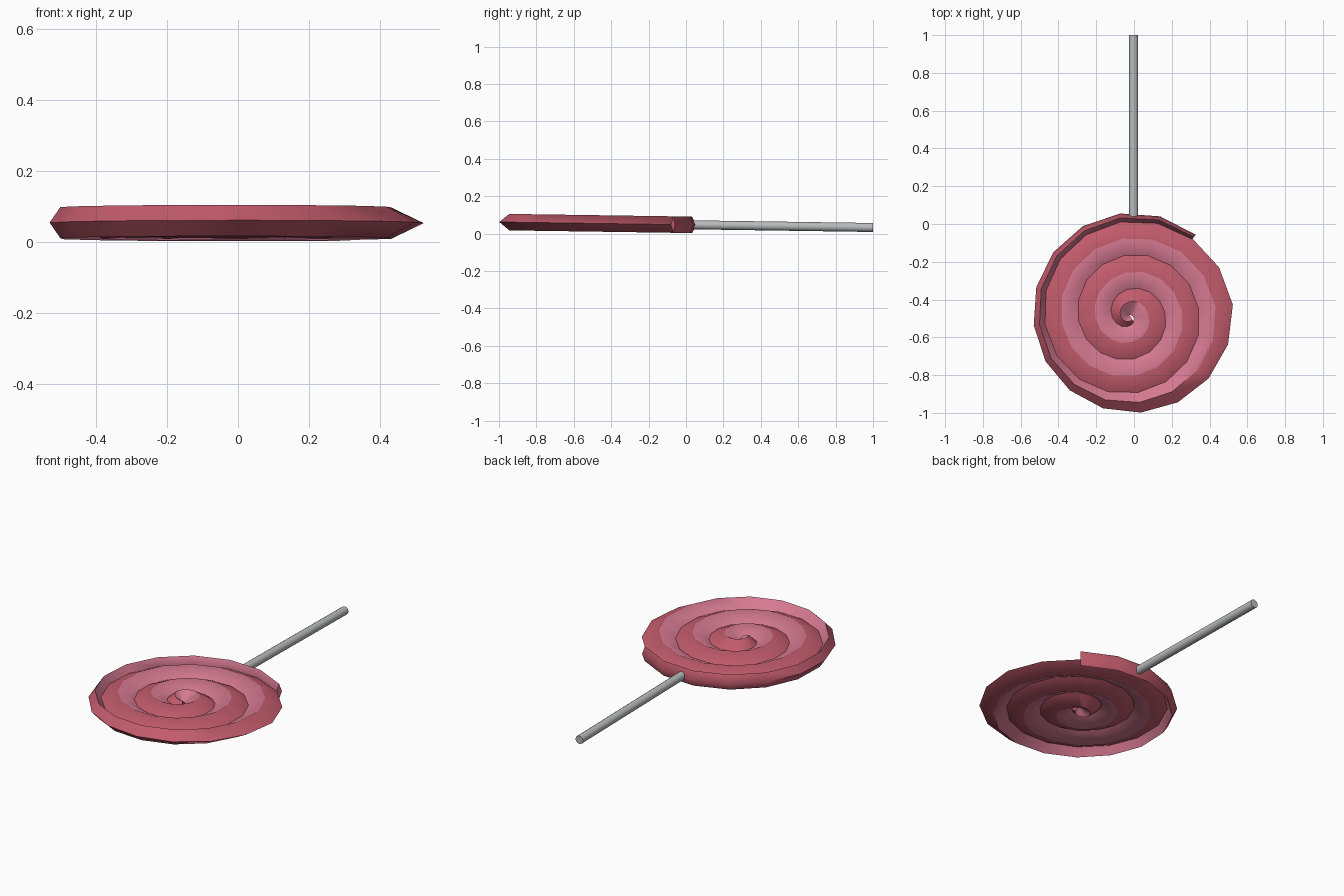
import bpy, bmesh, math
from mathutils import Vector, Matrix

if "Cube" in bpy.data.objects:
    bpy.data.objects.remove(bpy.data.objects["Cube"])

STEPS = 16          # segments per turn
PITCH = 0.18        # radial growth per turn
SLOPE = -0.0147     # gentle tilt of the whole sweet


def material(name, rgb):
    m = bpy.data.materials.new(name)
    m.diffuse_color = (*rgb, 1)
    m.use_nodes = True
    m.node_tree.nodes["Principled BSDF"].inputs["Base Color"].default_value = m.diffuse_color
    return m


def mid_z(y):
    return 0.0475 + SLOPE * y


def make_object(name, bm, mats, angle):
    mesh = bpy.data.meshes.new(name)
    bmesh.ops.recalc_face_normals(bm, faces=bm.faces)
    bm.to_mesh(mesh)
    bm.free()
    obj = bpy.data.objects.new(name, mesh)
    bpy.context.collection.objects.link(obj)
    for m in mats:
        mesh.materials.append(m)
    bpy.ops.object.select_all(action='DESELECT')
    obj.select_set(True)
    bpy.context.view_layer.objects.active = obj
    bpy.ops.object.shade_smooth_by_angle(angle=math.radians(angle))
    return obj


red = material("candy red", (0.54, 0.105, 0.15))
pink = material("candy pink", (0.66, 0.19, 0.28))
grey = material("stick grey", (0.48, 0.50, 0.51))

# Candy: diamond-section spiral, wound inward counter-clockwise, thin at its outer end
bm = bmesh.new()
centre = Vector((-0.02, -0.485))
rim_centre, rim = Vector((-0.005, -0.47)), 0.53
rings = []
for k in range(60):
    a = math.radians(51 + 360 / STEPS * k)
    d = Vector((math.cos(a), math.sin(a)))
    r = 0.52 - PITCH * k / STEPS
    inner = centre + d * max(r, 0.004)
    outer = centre + d * (r + PITCH + 0.004)
    off = outer - rim_centre
    if off.length > rim:                       # keep the outside round
        outer = rim_centre + off.normalized() * rim
    ridge = (inner + outer) / 2
    h = 0.044 * min(1, (r + PITCH) / 0.10)     # flatten into the middle
    rings.append([bm.verts.new((p.x, p.y, mid_z(p.y) + dz)) for p, dz in
                  ((inner, 0), (ridge, h), (outer, 0), (ridge, -h))])
for r0, r1 in zip(rings, rings[1:]):
    for i in range(4):
        j = (i + 1) % 4
        f = bm.faces.new((r0[i], r0[j], r1[j], r1[i]))
        f.material_index = 1 if i in (0, 3) else 0   # inner slopes are pink
bm.faces.new(rings[0])
bm.faces.new(rings[-1])
make_object("candy_spiral", bm, (red, pink), 60)

# Stick: round rod from the rim of the candy outward
bm = bmesh.new()
y0, y1 = 0.025, 1.0
yc = (y0 + y1) / 2
bmesh.ops.create_cone(bm, cap_ends=True, segments=16, radius1=0.024, radius2=0.024,
                      depth=y1 - y0,
                      matrix=Matrix.Translation((-0.002, yc, mid_z(yc)))
                      @ Matrix.Rotation(math.atan(SLOPE) - math.pi / 2, 4, 'X'))
make_object("stick", bm, (grey,), 40)
